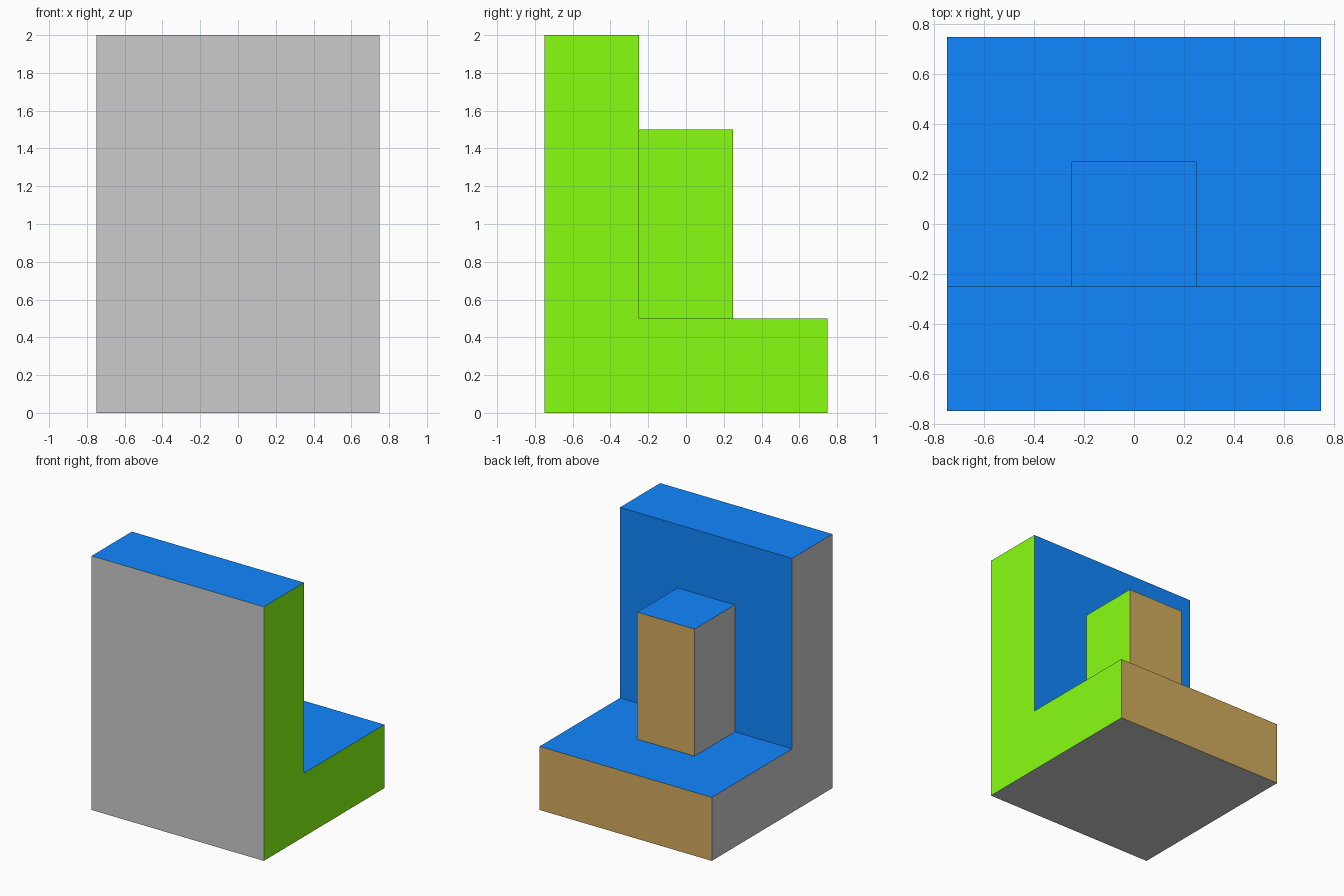
import bpy, bmesh

if "Cube" in bpy.data.objects:
    bpy.data.objects.remove(bpy.data.objects["Cube"])


def material(name, colour):
    m = bpy.data.materials.new(name)
    m.diffuse_color = (*colour, 1)
    m.use_nodes = True
    m.node_tree.nodes["Principled BSDF"].inputs["Base Color"].default_value = m.diffuse_color
    return m


GREY, BLUE, GREEN, TAN = range(4)
MATS = [
    material("grey", (0.6, 0.6, 0.6)),
    material("blue", (0.0056, 0.245, 1.0)),
    material("green", (0.245, 1.0, 0.0056)),
    material("tan", (0.65, 0.41, 0.107)),
]


def side_colour(face):
    """Pick the paint from the way a face points."""
    n = face.normal
    if n.z > 0.5:
        return BLUE
    if n.x > 0.5:
        return GREEN
    if n.y > 0.5:
        return TAN
    return GREY


def extrude_profile(name, profile, half_width, blue_back_y=None):
    """Extrude a (y, z) outline along x and paint its sides."""
    bm = bmesh.new()
    outline = bm.faces.new([bm.verts.new((-half_width, y, z)) for y, z in profile])
    moved = bmesh.ops.extrude_face_region(bm, geom=[outline], use_keep_orig=True)
    verts = [v for v in moved["geom"] if isinstance(v, bmesh.types.BMVert)]
    bmesh.ops.translate(bm, verts=verts, vec=(2 * half_width, 0, 0))
    bmesh.ops.recalc_face_normals(bm, faces=bm.faces)
    bm.normal_update()
    for f in bm.faces:
        f.material_index = side_colour(f)
        at_wall = blue_back_y is not None and abs(f.calc_center_median().y - blue_back_y) < 1e-4
        if f.normal.y > 0.5 and at_wall:
            f.material_index = BLUE
    mesh = bpy.data.meshes.new(name)
    bm.to_mesh(mesh)
    bm.free()
    for m in MATS:
        mesh.materials.append(m)
    obj = bpy.data.objects.new(name, mesh)
    bpy.context.collection.objects.link(obj)
    return obj


# Base slab and upright wall as one L-shaped block; the wall's inner face is blue
extrude_profile(
    "base_and_wall",
    [(-0.75, 0), (0.75, 0), (0.75, 0.5), (-0.25, 0.5), (-0.25, 2), (-0.75, 2)],
    0.75, blue_back_y=-0.25)

# Square post standing on the base against the wall
extrude_profile(
    "post",
    [(-0.25, 0.5), (0.25, 0.5), (0.25, 1.5), (-0.25, 1.5)],
    0.25)
